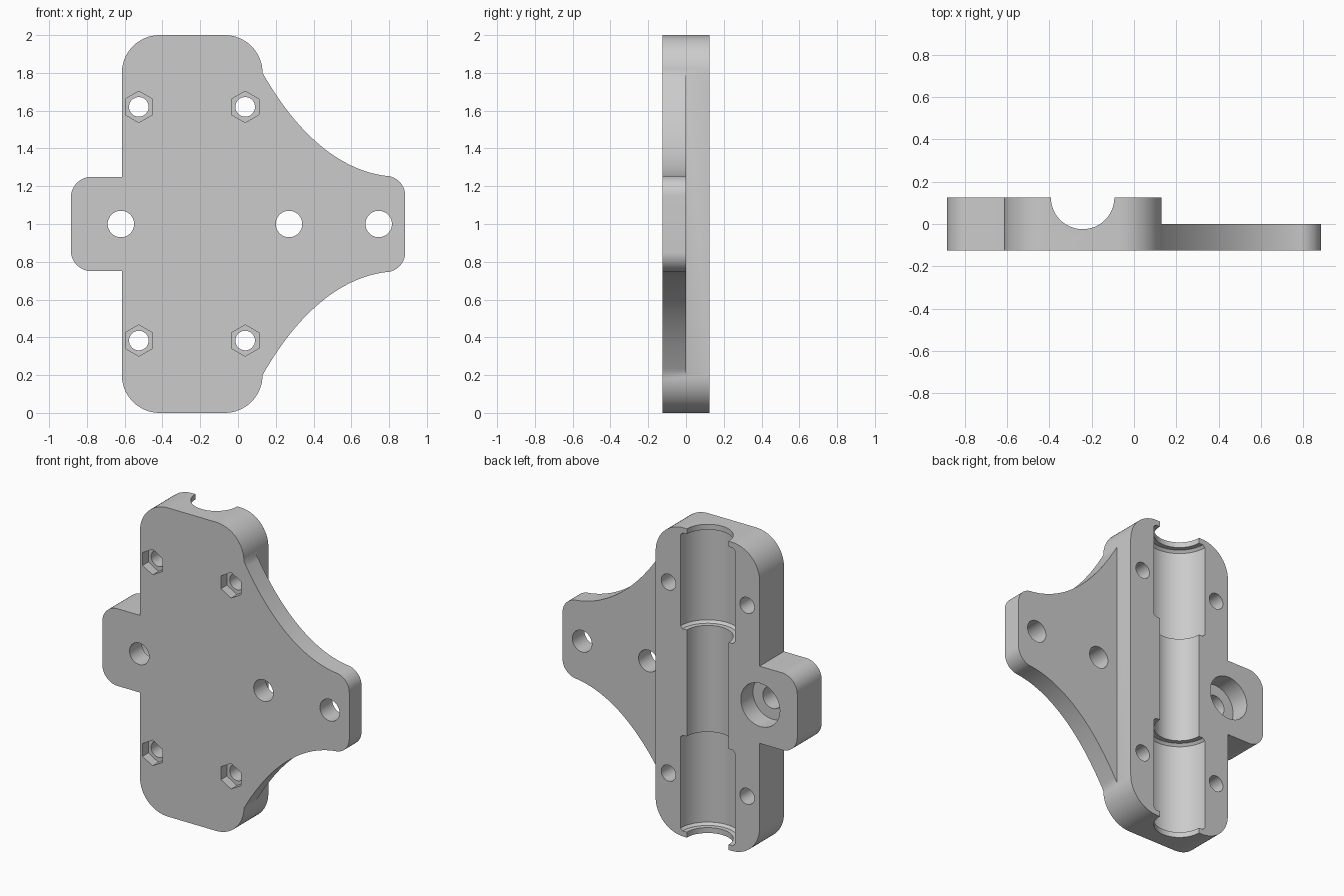
import bpy
import bmesh
from math import sin, cos, pi, radians
from mathutils import Matrix, Vector
from mathutils.geometry import interpolate_bezier

default = bpy.data.objects.get("Cube")
if default:
    bpy.data.objects.remove(default)

HALF = 0.125          # half thickness of the body
AXIS_X = -0.243       # bearing channel axis
MID = 1.0             # mirror height

grey = bpy.data.materials.new("light_grey")
grey.use_nodes = True
grey.diffuse_color = (0.6, 0.6, 0.6, 1)
grey.node_tree.nodes["Principled BSDF"].inputs["Base Color"].default_value = (0.6, 0.6, 0.6, 1)


def make_object(name, bm):
    bmesh.ops.recalc_face_normals(bm, faces=bm.faces)
    mesh = bpy.data.meshes.new(name)
    bm.to_mesh(mesh)
    bm.free()
    mesh.materials.append(grey)
    obj = bpy.data.objects.new(name, mesh)
    bpy.context.collection.objects.link(obj)
    return obj


def arc(cx, cz, r, start, end, steps=16):
    angles = [radians(start + (end - start) * i / steps) for i in range(steps + 1)]
    return [(cx + r * cos(a), cz + r * sin(a)) for a in angles]


def drill(name, x, z, r, y0, y1, sides=48):
    """Prism along y used as a cutter."""
    bm = bmesh.new()
    place = Matrix.Translation((x, (y0 + y1) / 2, z)) @ Matrix.Rotation(pi / 2, 4, 'X')
    bmesh.ops.create_cone(bm, cap_ends=True, segments=sides, radius1=r, radius2=r,
                          depth=y1 - y0, matrix=place)
    return make_object(name, bm)


def box(name, low, high):
    low, high = Vector(low), Vector(high)
    bm = bmesh.new()
    place = Matrix.Translation((low + high) / 2) @ Matrix.Diagonal((*(high - low), 1))
    bmesh.ops.create_cube(bm, size=1, matrix=place)
    return make_object(name, bm)


def lathe(name, profile, x, y, sides=96):
    """Closed solid turned about a vertical axis, from (radius, z) rings."""
    bm = bmesh.new()
    rings = [[bm.verts.new((x + r * cos(2 * pi * i / sides), y + r * sin(2 * pi * i / sides), z))
              for i in range(sides)] for r, z in profile]
    for a, b in zip(rings, rings[1:]):
        for i in range(sides):
            j = (i + 1) % sides
            bm.faces.new((a[i], a[j], b[j], b[i]))
    bm.faces.new(rings[0])
    bm.faces.new(rings[-1])
    return make_object(name, bm)


# Body: upper half of the outline, mirrored and extruded
sweep = interpolate_bezier(Vector((0.78, 1.255)), Vector((0.52, 1.29)),
                           Vector((0.30, 1.50)), Vector((0.13, 1.80)), 28)
upper = arc(0.78, 1.15, 0.105, 0, 90)
upper += [tuple(p) for p in sweep[1:-1]]
upper += arc(-0.07, 1.8, 0.2, 0, 90)
upper += arc(-0.415, 1.8, 0.2, 90, 180)
upper += [(-0.615, 1.25)]
upper += arc(-0.775, 1.14, 0.11, 90, 180)
outline = upper + [(x, 2 * MID - z) for x, z in reversed(upper)]

bm = bmesh.new()
front = bm.faces.new([bm.verts.new((x, -HALF, z)) for x, z in outline])
back = bmesh.ops.extrude_face_region(bm, geom=[front])
bmesh.ops.translate(bm, vec=(0, 2 * HALF, 0),
                    verts=[v for v in back["geom"] if isinstance(v, bmesh.types.BMVert)])
body = make_object("carriage_body", bm)

# Step that thins the side wing
cutters = [box("wing_step_cutter", (0.13, 0, -0.2), (1.2, 0.4, 2.2))]

# Bearing channel with two wider pockets
lower = [(0.15, -0.1), (0.15, 0.035), (0.18, 0.035), (0.195, 0.05),
         (0.195, 0.64), (0.18, 0.655), (0.15, 0.655)]
profile = lower + [(r, 2 * MID - z) for r, z in reversed(lower)]
cutters.append(lathe("bearing_channel_cutter", profile, AXIS_X, HALF + 0.0005))

# Mounting holes and the counterbore in the tab
for x in (-0.62, 0.27, 0.745):
    cutters.append(drill("mount_hole_cutter", x, MID, 0.07, -0.3, 0.3))
cutters.append(drill("counterbore_cutter", -0.62, MID, 0.14, 0.0, 0.3))

# Clamp screw holes with hexagonal nut recesses
for x in (-0.525, 0.038):
    for z in (0.383, 1.62):
        cutters.append(drill("screw_hole_cutter", x, z, 0.052, -0.3, 0.3, 32))
        cutters.append(drill("nut_recess_cutter", x, z, 0.083, -0.3, -HALF + 0.06, 6))

bpy.context.view_layer.objects.active = body
for cutter in cutters:
    cutter.hide_render = True
    mod = body.modifiers.new(cutter.name, 'BOOLEAN')
    mod.operation = 'DIFFERENCE'
    mod.solver = 'EXACT'
    mod.object = cutter
    bpy.ops.object.modifier_apply(modifier=mod.name)
    bpy.data.objects.remove(cutter)

# Smooth curved walls, crisp edges
bpy.ops.object.select_all(action='DESELECT')
body.select_set(True)
bpy.ops.object.shade_smooth_by_angle(angle=radians(30))
